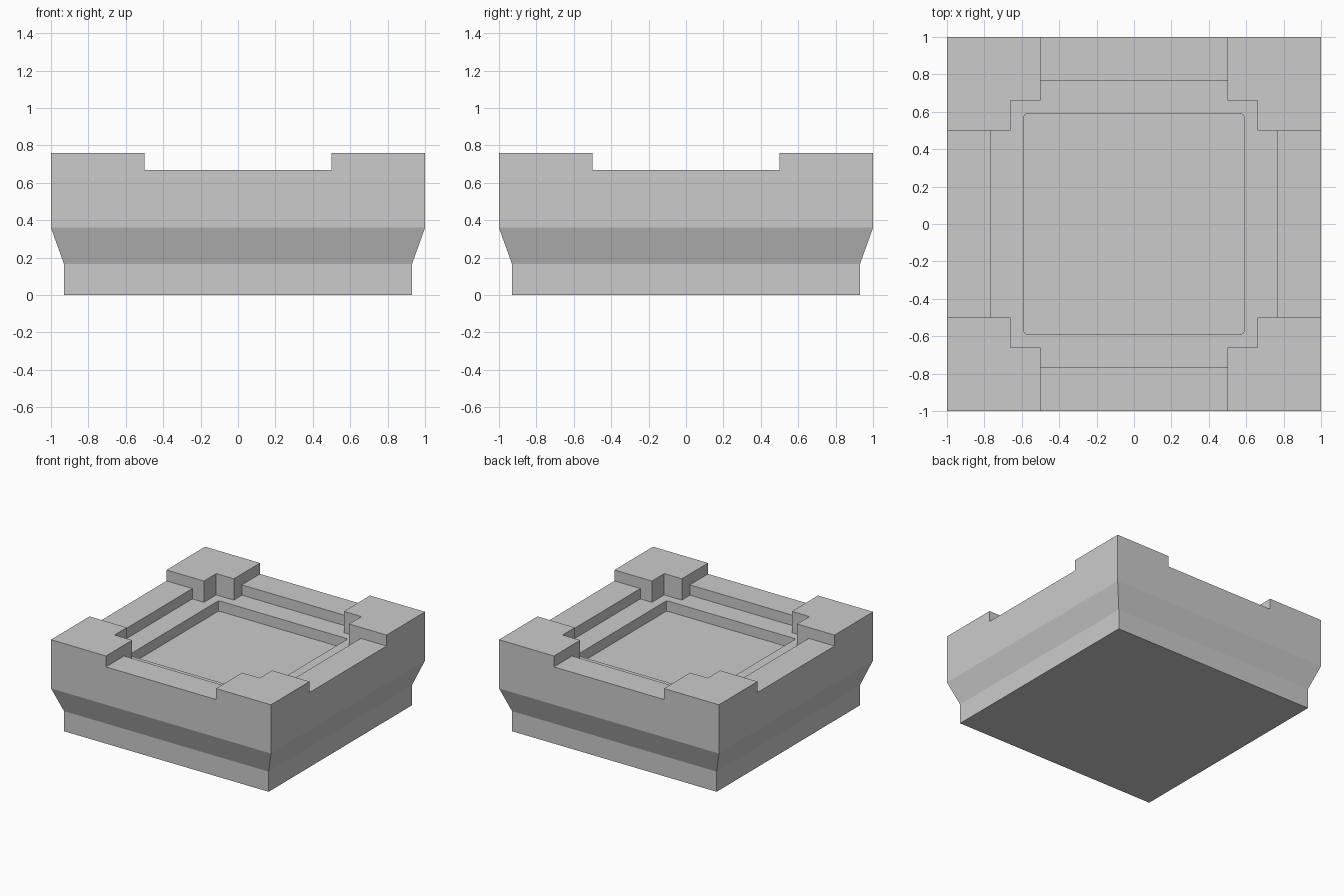
import bpy, bmesh

if "Cube" in bpy.data.objects:
    bpy.data.objects.remove(bpy.data.objects["Cube"])


def make_object(name, bm):
    bmesh.ops.recalc_face_normals(bm, faces=bm.faces)
    mesh = bpy.data.meshes.new(name)
    bm.to_mesh(mesh)
    bm.free()
    obj = bpy.data.objects.new(name, mesh)
    bpy.context.collection.objects.link(obj)
    return obj


def square_loft(name, profile):
    """Stack square rings given as (half width, height) and cap both ends."""
    bm = bmesh.new()
    rings = [[bm.verts.new((sx * h, sy * h, z))
              for sx, sy in ((-1, -1), (1, -1), (1, 1), (-1, 1))]
             for h, z in profile]
    for a, b in zip(rings, rings[1:]):
        for i in range(4):
            j = (i + 1) % 4
            bm.faces.new((a[i], a[j], b[j], b[i]))
    bm.faces.new(rings[0][::-1])
    bm.faces.new(rings[-1])
    return make_object(name, bm)


def cut(target, half_x, half_y, floor, corner=0.0):
    """Remove a centred rectangular pocket open to the top."""
    bm = bmesh.new()
    bmesh.ops.create_cube(bm, size=2)
    for v in bm.verts:
        v.co = (v.co.x * half_x, v.co.y * half_y, floor if v.co.z < 0 else 1.0)
    if corner:
        upright = [e for e in bm.edges
                   if abs(e.verts[0].co.z - e.verts[1].co.z) > 0.01]
        bmesh.ops.bevel(bm, geom=upright, offset=corner, segments=2,
                        profile=0.5, affect='EDGES')
    cutter = make_object("cutter", bm)
    mod = target.modifiers.new("pocket", 'BOOLEAN')
    mod.operation = 'DIFFERENCE'
    mod.solver = 'EXACT'
    mod.object = cutter
    bpy.context.view_layer.objects.active = target
    bpy.ops.object.modifier_apply(modifier=mod.name)
    bpy.data.objects.remove(cutter)


# Tray body: narrow foot, sloped flare, upright wall
tray = square_loft("tray_block", [(0.93, 0), (0.93, 0.165), (1, 0.36), (1, 0.76)])

# Lowered wall tops between the raised corner blocks
cut(tray, 0.5, 1.2, 0.67)
cut(tray, 1.2, 0.5, 0.67)

# Inner ledge with stepped corners
cut(tray, 0.66, 0.66, 0.585)
cut(tray, 0.5, 0.765, 0.585)
cut(tray, 0.765, 0.5, 0.585)

# Sunken centre panel
cut(tray, 0.587, 0.587, 0.50, corner=0.01)
